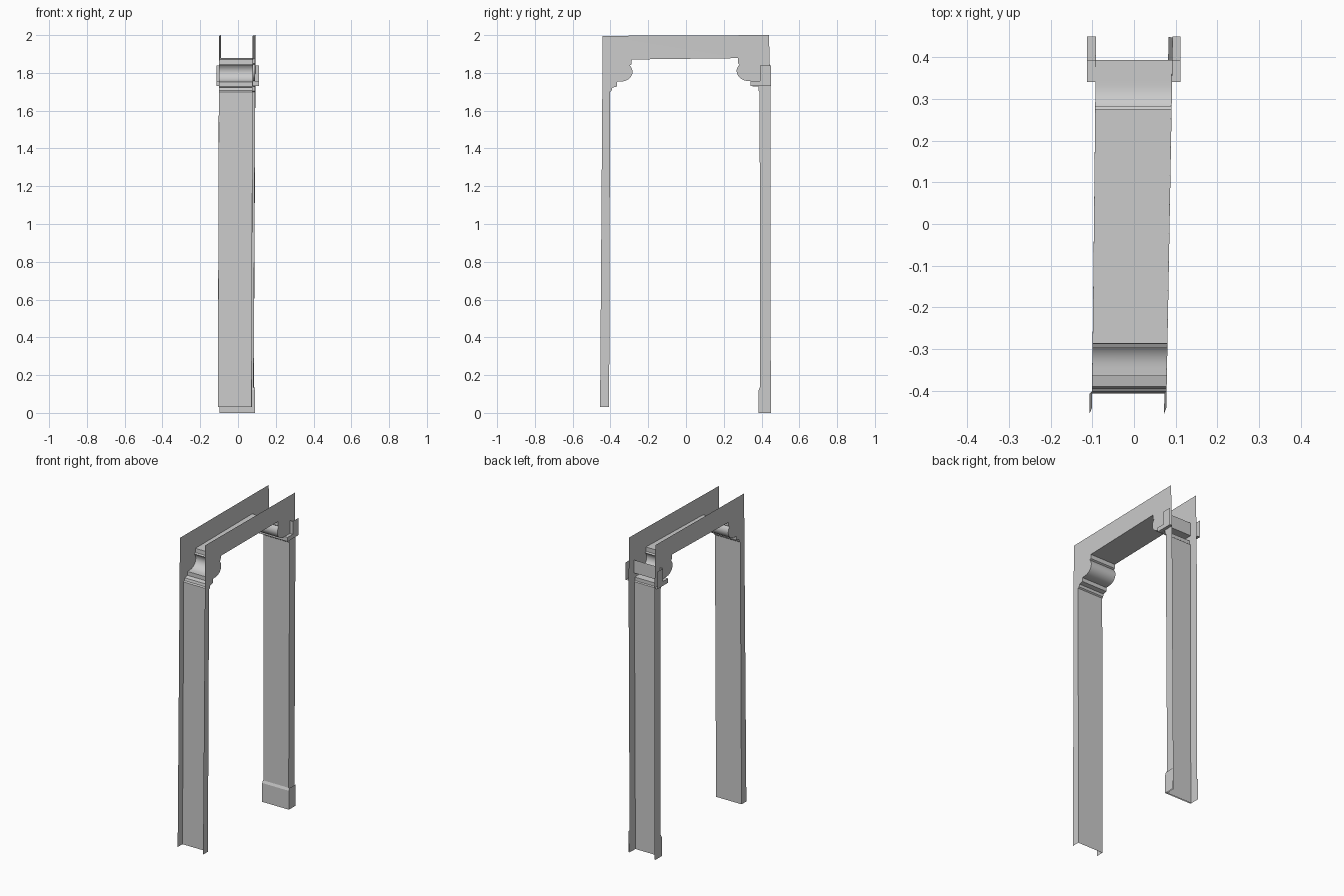
import bpy, bmesh, math

if "Cube" in bpy.data.objects:
    bpy.data.objects.remove(bpy.data.objects["Cube"])


def left(y, z):
    """x of the left side sheet; the frame is slightly skewed."""
    return -0.096 + 0.011 * y - (0.006 if y < 0 else 0.002) * (1 - z / 1.9)


def right(y, z):
    return 0.085 + 0.0175 * y - (0.005 if y < 0 else 0.010) * (1 - z / 1.9)


def make(name, faces, smooth=False):
    """Build a sheet object from face point lists, welding shared points."""
    bm = bmesh.new()
    for pts in faces:
        bm.faces.new([bm.verts.new(p) for p in pts])
    bmesh.ops.remove_doubles(bm, verts=bm.verts, dist=0.0001)
    bmesh.ops.triangulate(bm, faces=[f for f in bm.faces if len(f.verts) > 4])
    bmesh.ops.recalc_face_normals(bm, faces=bm.faces)
    me = bpy.data.meshes.new(name)
    bm.to_mesh(me)
    bm.free()
    ob = bpy.data.objects.new(name, me)
    bpy.context.collection.objects.link(ob)
    if smooth:
        bpy.ops.object.select_all(action='DESELECT')
        ob.select_set(True)
        bpy.context.view_layer.objects.active = ob
        bpy.ops.object.shade_smooth_by_angle(angle=math.radians(35))
    return ob


def strip(path, xl, xr):
    """Sweep a (y, z) path across x between two side functions."""
    return [[(xl(*a), *a), (xr(*a), *a), (xr(*b), *b), (xl(*b), *b)]
            for a, b in zip(path, path[1:])]


def corbel(steps, centre, ry, rz, sign):
    """Moulding steps followed by the rounded bulge, from the leg upward."""
    arc = []
    for i in range(13):
        a = math.radians(-90 + 130 * i / 12)
        arc.append((centre[0] + sign * ry * math.cos(a), centre[1] + rz * math.sin(a)))
    return steps + arc


# Inner outline: front leg, front corbel, lintel, back corbel, back leg
front = corbel([(-0.407, 0.03), (-0.402, 1.70), (-0.394, 1.706), (-0.39, 1.722),
                (-0.364, 1.728), (-0.364, 1.753)], (-0.345, 1.806), 0.062, 0.052, 1)
back = corbel([(0.392, 0.0), (0.39, 1.70), (0.384, 1.705), (0.384, 1.727),
               (0.343, 1.73), (0.343, 1.757)], (0.332, 1.81), 0.064, 0.053, -1)
inner = (front + [(-0.288, 1.845), (-0.287, 1.871), (0.276, 1.878), (0.275, 1.85)]
         + back[::-1])
make("inner_lining", strip(inner, left, right), smooth=True)

# Flat side sheets
outline = inner + [(0.449, 0.0), (0.447, 1.72), (0.439, 2.0), (-0.441, 1.996), (-0.455, 0.03)]
for name, fx in (("left_side_sheet", left), ("right_side_sheet", right)):
    make(name, [[(fx(y, z), y, z) for y, z in outline]])

# Capital around the back leg: stepped front, two cheeks and under-shelves
step = [(0.341, 1.73), (0.341, 1.757), (0.393, 1.757), (0.393, 1.84)]
capital = strip(step, lambda y, z: -0.113, lambda y, z: 0.111)
cheek = step + [(0.45, 1.84), (0.45, 1.73)]
for x, fx in ((-0.113, left), (0.111, right)):
    capital.append([(x, y, z) for y, z in cheek])
    capital.append([(x, 0.341, 1.73), (x, 0.45, 1.73),
                    (fx(0.45, 1.73), 0.45, 1.73), (fx(0.341, 1.73), 0.341, 1.73)])
make("capital", capital)

# Plinth at the foot of the back leg
plinth_path = [(0.391, 0.135), (0.384, 0.12), (0.384, 0.0)]
plinth = strip(plinth_path, lambda y, z: -0.098, lambda y, z: 0.09)
for x in (-0.098, 0.09):
    plinth.append([(x, y, z) for y, z in plinth_path + [(0.45, 0.0), (0.45, 0.135)]])
make("plinth", plinth)
